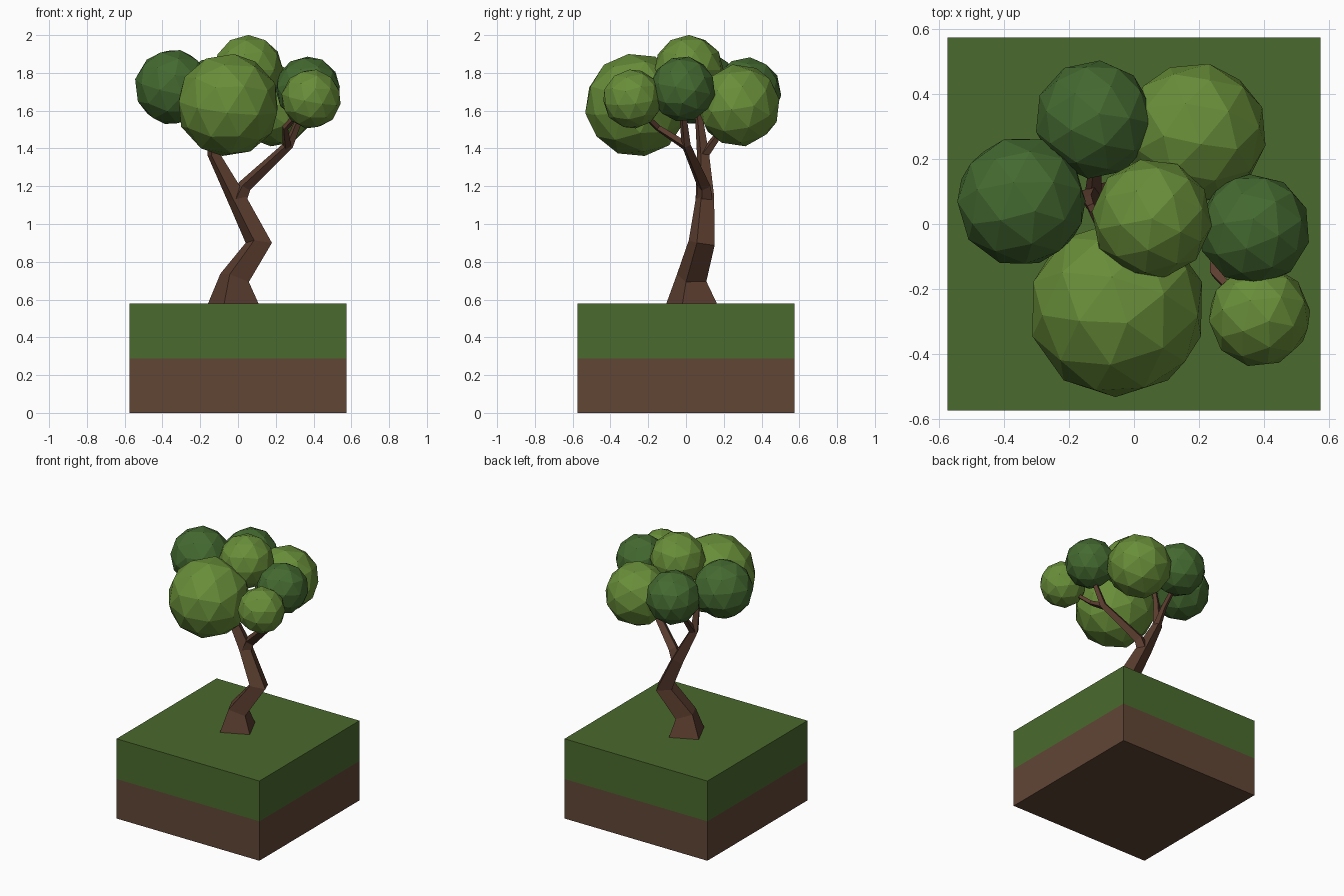
import bpy, bmesh, math, random
from mathutils import Vector, Matrix

if "Cube" in bpy.data.objects:
    bpy.data.objects.remove(bpy.data.objects["Cube"])

random.seed(4)


def material(name, rgb):
    m = bpy.data.materials.new(name)
    m.diffuse_color = (*rgb, 1)
    m.use_nodes = True
    m.node_tree.nodes["Principled BSDF"].inputs["Base Color"].default_value = m.diffuse_color
    return m


GRASS = material("grass green", (0.068, 0.144, 0.026))
SOIL = material("soil brown", (0.119, 0.061, 0.036))
BARK = material("bark brown", (0.107, 0.048, 0.029))
LIGHT = material("light leaf green", (0.139, 0.270, 0.041))
DARK = material("dark leaf green", (0.058, 0.144, 0.030))


def finish(bm, name, mats):
    bmesh.ops.recalc_face_normals(bm, faces=bm.faces)
    me = bpy.data.meshes.new(name)
    bm.to_mesh(me)
    bm.free()
    for m in mats:
        me.materials.append(m)
    ob = bpy.data.objects.new(name, me)
    bpy.context.collection.objects.link(ob)
    return ob


def tube(name, path, turn=-20):
    """Four-sided tapering limb through (x, y, z, radius) points."""
    pts = [Vector(p[:3]) for p in path]
    bm = bmesh.new()
    rings = []
    for i, p in enumerate(pts):
        a = (p - pts[i - 1]).normalized() if i else Vector()
        b = (pts[i + 1] - p).normalized() if i < len(pts) - 1 else Vector()
        t = (a + b).normalized()
        if i == 0 and name == "trunk":
            t = Vector((0, 0, 1))
        q = Vector((0, 0, 1)).rotation_difference(t)
        rings.append([bm.verts.new(p + q @ Vector((
            path[i][3] * math.cos(math.radians(turn + 90 * k)),
            path[i][3] * math.sin(math.radians(turn + 90 * k)), 0)))
            for k in range(4)])
    for r, s in zip(rings, rings[1:]):
        for k in range(4):
            bm.faces.new((r[k], r[(k + 1) % 4], s[(k + 1) % 4], s[k]))
    bm.faces.new(rings[0])
    bm.faces.new(rings[-1])
    return finish(bm, name, [BARK])


# Ground block: soil below, grass above, split by a horizontal cut
W, H, SPLIT = 1.15, 0.58, 0.287
bm = bmesh.new()
bmesh.ops.create_cube(bm, size=1, matrix=Matrix.Translation((0, 0, H / 2))
                      @ Matrix.Diagonal((W, W, H, 1)))
bmesh.ops.bisect_plane(bm, geom=bm.verts[:] + bm.edges[:] + bm.faces[:],
                       plane_co=(0, 0, SPLIT), plane_no=(0, 0, 1))
for f in bm.faces:
    f.material_index = int(f.calc_center_median().z > SPLIT)
finish(bm, "ground_block", [SOIL, GRASS])

# Crooked trunk running on into the left limb
tube("trunk", [(-0.025, 0.03, 0.575, 0.144), (-0.018, 0.03, 0.715, 0.084),
               (0.11, 0.083, 0.90, 0.074), (-0.01, 0.10, 1.14, 0.052),
               (-0.13, 0.09, 1.37, 0.034), (-0.14, 0.07, 1.55, 0.022),
               (-0.13, 0.05, 1.70, 0.015)])
# Right limb and the smaller branches
tube("right_limb", [(0.0, 0.098, 1.12, 0.045), (0.035, 0.095, 1.20, 0.038),
                    (0.27, 0.0, 1.42, 0.026), (0.35, -0.02, 1.62, 0.017)])
tube("front_right_branch", [(0.26, 0.005, 1.41, 0.024), (0.25, -0.15, 1.51, 0.018),
                            (0.36, -0.27, 1.63, 0.014)])
tube("back_branch", [(-0.125, 0.09, 1.36, 0.028), (-0.12, 0.17, 1.47, 0.020),
                     (-0.12, 0.30, 1.60, 0.015)])

# Leaf clumps: x, y, z, radius, colour
clumps = {
    "leaf_clump_front": (-0.052, -0.262, 1.63, 0.275, LIGHT),
    "leaf_clump_left": (-0.347, 0.07, 1.725, 0.202, DARK),
    "leaf_clump_back": (-0.123, 0.322, 1.70, 0.184, DARK),
    "leaf_clump_back_right": (0.19, 0.28, 1.628, 0.22, LIGHT),
    "leaf_clump_top": (0.055, 0.016, 1.815, 0.186, LIGHT),
    "leaf_clump_right": (0.37, -0.017, 1.715, 0.174, DARK),
    "leaf_clump_front_right": (0.387, -0.283, 1.662, 0.159, LIGHT),
}
for name, (x, y, z, r, mat) in clumps.items():
    tilt = 0 if name == "leaf_clump_top" else random.uniform(0.1, 0.5)
    bm = bmesh.new()
    bmesh.ops.create_icosphere(
        bm, subdivisions=2, radius=r,
        matrix=Matrix.Translation((x, y, z))
        @ Matrix.Rotation(random.uniform(0, 6), 4, 'Z')
        @ Matrix.Rotation(tilt, 4, 'X'))
    finish(bm, name, [mat])
